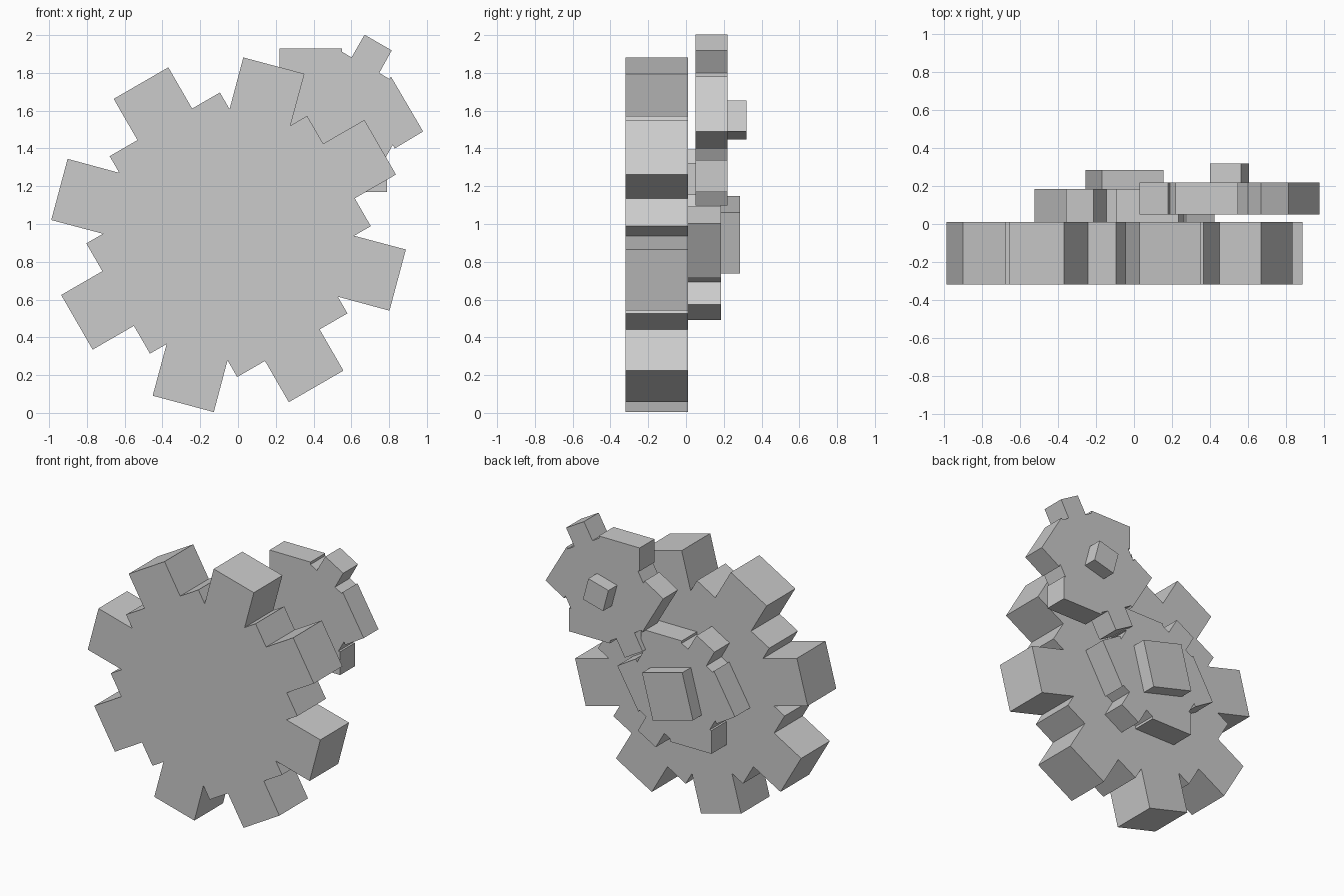
import bpy, bmesh
from math import radians
from mathutils import Matrix

if "Cube" in bpy.data.objects:
    bpy.data.objects.remove(bpy.data.objects["Cube"])


def prism(name, pts, centre, y0, y1, angle=0, mirror=1):
    """Extrude an outline in the XZ plane from y0 to y1."""
    rot = Matrix.Rotation(radians(angle), 2)
    bm = bmesh.new()
    verts = []
    for u, v in pts:
        x, z = (rot[0][0] * u + rot[0][1] * v, rot[1][0] * u + rot[1][1] * v)
        verts.append(bm.verts.new((centre[0] + mirror * x, y0, centre[1] + z)))
    face = bm.faces.new(verts)
    ext = bmesh.ops.extrude_face_region(bm, geom=[face])
    moved = [e for e in ext["geom"] if isinstance(e, bmesh.types.BMVert)]
    bmesh.ops.translate(bm, vec=(0, y1 - y0, 0), verts=moved)
    bmesh.ops.recalc_face_normals(bm, faces=bm.faces)
    bmesh.ops.triangulate(bm, faces=[f for f in bm.faces if len(f.verts) > 4])
    mesh = bpy.data.meshes.new(name)
    bm.to_mesh(mesh)
    bm.free()
    obj = bpy.data.objects.new(name, mesh)
    bpy.context.collection.objects.link(obj)
    return obj


def repeat(pts, n):
    """Repeat an outline section n times around the centre."""
    out = []
    for i in range(n):
        r = Matrix.Rotation(radians(360 / n * i), 2)
        out += [(r[0][0] * u + r[0][1] * v, r[1][0] * u + r[1][1] * v) for u, v in pts]
    return out


def square(side):
    h = side / 2
    return [(-h, -h), (h, -h), (h, h), (-h, h)]


HUB = (-0.05, 0.943)
UPPER = (0.505, 1.55)

# Large gear: a cross body with eight square teeth (one quarter of the outline)
quarter = [(.675, -.167), (.927, -.167), (.927, .167), (.675, .167),
           (.675, .337), (.573, .337), (.774, .537), (.537, .774),
           (.337, .573), (.337, .675)]
prism("large_gear", repeat(quarter, 4), HUB, -.32, .01, 30)

# Smaller gears: offset broad lobes and narrow teeth (one half of the outline)
half = [(.325, -.15), (.475, -.06), (.305, .23), (.296, .218), (.243, .25),
        (.309, .369), (.165, .452), (.096, .332), (.045, .362), (.045, .38),
        (-.285, .38), (-.285, .21), (-.27, .21), (-.315, .13)]
prism("middle_gear", repeat(half, 2), HUB, .01, .185, 0, -1)
prism("upper_gear", repeat(half, 2), UPPER, .05, .22)

# Square axle ends on the back
prism("middle_axle", square(.336), HUB, .185, .285, -15)
prism("upper_axle", square(.168), UPPER, .22, .32, 15)
